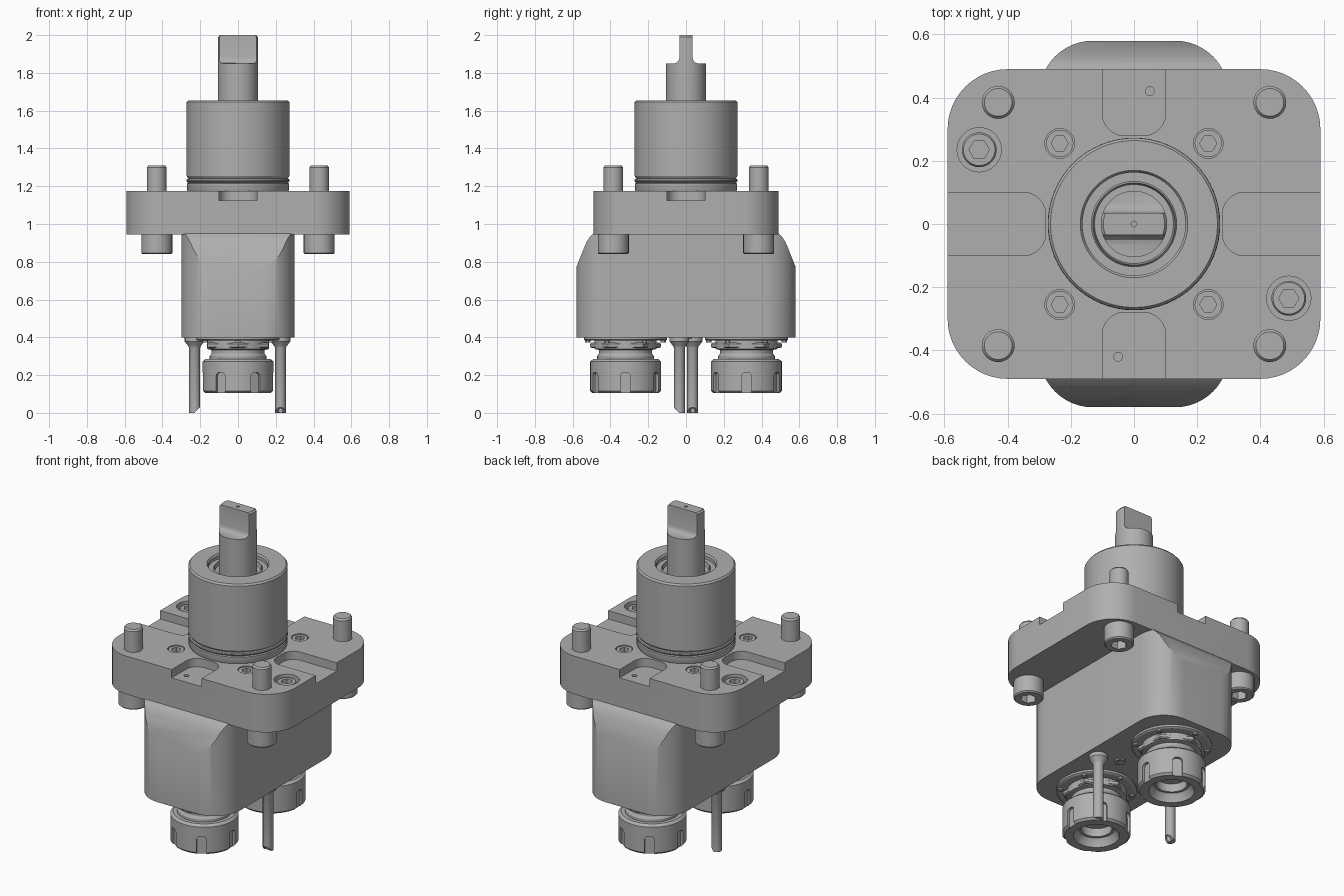
import bpy, bmesh
from math import sin, cos, pi, radians

if "Cube" in bpy.data.objects:
    bpy.data.objects.remove(bpy.data.objects["Cube"])

steel = bpy.data.materials.new("brushed steel grey")
steel.use_nodes = True
GREY = (0.43, 0.43, 0.43, 1)
steel.diffuse_color = GREY
steel.node_tree.nodes["Principled BSDF"].inputs["Base Color"].default_value = GREY


def finish(name, bm, loc=(0, 0, 0)):
    bmesh.ops.recalc_face_normals(bm, faces=bm.faces)
    mesh = bpy.data.meshes.new(name)
    bm.to_mesh(mesh)
    bm.free()
    mesh.materials.append(steel)
    ob = bpy.data.objects.new(name, mesh)
    ob.location = loc
    bpy.context.collection.objects.link(ob)
    return ob


def lathe(name, profile, loc=(0, 0, 0), seg=48, turn=0.0):
    """Solid of revolution from (radius, z) points; the ends close on the axis."""
    bm = bmesh.new()
    rings = [[bm.verts.new((r * cos(turn + 2 * pi * i / seg), r * sin(turn + 2 * pi * i / seg), z))
              for i in range(seg)] for r, z in profile]
    for a, b in zip(rings, rings[1:]):
        for i in range(seg):
            j = (i + 1) % seg
            bm.faces.new((a[i], a[j], b[j], b[i]))
    bm.faces.new(rings[0])
    bm.faces.new(rings[-1])
    return finish(name, bm, loc)


def cyl(name, r, z0, z1, x=0, y=0, seg=32):
    return lathe(name, [(r, z0), (r, z1)], (x, y, 0), seg)


def prism(name, pts, a, b, axis="z", loc=(0, 0, 0)):
    """Extrude a 2D outline along an axis between a and b."""
    place = {"x": lambda u, v, w: (w, u, v), "y": lambda u, v, w: (u, w, v),
             "z": lambda u, v, w: (u, v, w)}[axis]
    bm = bmesh.new()
    lo = [bm.verts.new(place(u, v, a)) for u, v in pts]
    hi = [bm.verts.new(place(u, v, b)) for u, v in pts]
    bm.faces.new(lo)
    bm.faces.new(hi)
    for i in range(len(pts)):
        j = (i + 1) % len(pts)
        bm.faces.new((lo[i], lo[j], hi[j], hi[i]))
    return finish(name, bm, loc)


def rounded(x0, x1, y0, y1, r, n=12):
    corners = [(x1 - r, y1 - r, 0), (x0 + r, y1 - r, 90), (x0 + r, y0 + r, 180), (x1 - r, y0 + r, 270)]
    return [(cx + r * cos(radians(s + 90 * i / n)), cy + r * sin(radians(s + 90 * i / n)))
            for cx, cy, s in corners for i in range(n + 1)]


def carve(ob, *cutters, op="DIFFERENCE"):
    for c in cutters:
        mod = ob.modifiers.new("cut", "BOOLEAN")
        mod.operation, mod.solver, mod.object = op, "EXACT", c
        bpy.context.view_layer.objects.active = ob
        bpy.ops.object.modifier_apply(modifier=mod.name)
        bpy.data.objects.remove(c)
    return ob


def hex_cut(r, z0, z1, x, y):
    return cyl("hex_cutter", r, z0, z1, x, y, 6)


# Mounting flange with four open slots and screw recesses
T = 1.175
flange = prism("flange", rounded(-.59, .59, -.49, .49, .19), .945, T)
for s in (-1, 1):
    ys, xs = sorted((s * .28, s * .8)), sorted((s * .28, s * .9))
    carve(flange, prism("c", rounded(-.1, .1, *ys, .07), T - .05, T + .1),
          prism("c", rounded(*xs, -.1, .1, .07), T - .05, T + .1),
          cyl("c", .014, T - .1, T, s * .05, s * .42, 16),
          cyl("c", .07, T - .05, T + .1, -s * .49, s * .235))
    for t in (-1, 1):
        carve(flange, cyl("c", .047, T - .03, T + .1, s * .235, t * .255))

# Flush socket screws in the flange top
for s in (-1, 1):
    head = lathe("large_socket_screw", [(.055, T - .06), (.055, T - .018), (.05, T - .01)],
                 (-s * .49, s * .235, 0), 32)
    carve(head, hex_cut(.032, T - .045, T, -s * .49, s * .235))
    for t in (-1, 1):
        head = cyl("small_socket_screw", .043, T - .04, T - .004, s * .235, t * .255)
        carve(head, hex_cut(.027, T - .03, T, s * .235, t * .255))

# Corner mounting bolts: shank above, socket head below
for x in (-.43, .43):
    for y in (-.385, .385):
        bolt = lathe("mounting_bolt", [(.075, .84), (.082, .847), (.082, .955), (.052, .96),
                                       (.052, 1.3), (.044, 1.31)], (x, y, 0), 32)
        carve(bolt, hex_cut(.045, .8, .9, x, y))

# Gearbox body: rounded plan intersected with a sloped side profile
body = prism("gearbox_body", rounded(-.3, .3, -.58, .58, .17), .4, .95)
half = [(.6, .3), (.581, .77), (.535, .885), (.525, .908), (.51, .93), (.49, .95), (.47, .96)]
outline = half + [(-y, z) for y, z in reversed(half)]
carve(body, prism("c", outline, -.5, .5, "x"), op="INTERSECT")

# Location spigot with seal groove and bearing recess
lathe("spigot", [(.265, 1.17), (.27, 1.18), (.27, 1.215), (.257, 1.22), (.257, 1.24), (.264, 1.243),
                 (.272, 1.255), (.272, 1.645), (.264, 1.655), (.17, 1.655), (.163, 1.645),
                 (.163, 1.625), (.135, 1.625), (.13, 1.632), (.125, 1.61), (.08, 1.61)], seg=96)
bpy.ops.mesh.primitive_torus_add(major_radius=.262, minor_radius=.011, major_segments=64,
                                 minor_segments=10, location=(0, 0, 1.231))
seal = bpy.context.object
seal.name = "seal_ring"
seal.data.materials.append(steel)

# Drive shaft with flat tang
shaft = lathe("drive_shaft", [(.105, 1.55), (.105, 1.99), (.097, 2.0)], seg=64)
for s in (-1, 1):
    step = [(.035, 2.1), (.035, 1.88), (.039, 1.865), (.05, 1.853), (.062, 1.85), (.3, 1.85), (.3, 2.1)]
    carve(shaft, prism("c", [(s * y, z) for y, z in step], -.3, .3, "x"))
carve(shaft, cyl("c", .009, 1.97, 2.1, seg=16))

# Two collet spindles under the body
for y in (-.32, .32):
    lathe("retaining_ring", [(.21, .382), (.22, .388), (.22, .405)], (0, y, 0))
    for k in range(6):
        a = radians(60 * k + 30)
        cyl("ring_screw", .014, .372, .39, .2 * cos(a), y + .2 * sin(a), 12)
    lathe("spindle_hex", [(.178, .343), (.187, .349), (.187, .366), (.178, .372)], (0, y, 0), 6, pi / 6)
    lathe("spindle_neck", [(.15, .27), (.15, .3), (.14, .315), (.14, .333), (.165, .338),
                           (.165, .385)], (0, y, 0))
    nut = lathe("collet_nut", [(.085, .2), (.085, .15), (.1, .15), (.12, .12), (.125, .105), (.175, .105),
                               (.187, .117), (.187, .272), (.172, .285), (.1, .285)], (0, y, 0), 64)
    for k in range(6):
        c = prism("c", rounded(-.027, .027, 0, .215, .022, 6), -.03, .03, "y")
        a = radians(60 * k)
        c.rotation_euler.z = a + pi / 2
        c.location = (.2 * cos(a), y + .2 * sin(a), 0)
        bpy.context.view_layer.update()
        carve(nut, c)

# Coolant pipes with bevelled nozzle ends
wedge = [(-.03, -.03), (.06, .06), (.06, -.03)]
for x, y, axis, s in ((.225, -.035, "x", -1), (-.23, .035, "y", 1)):
    pipe = lathe("coolant_pipe", [(.029, 0), (.029, .345), (.034, .355), (.052, .378),
                                  (.052, .405)], (x, y, 0), 24)
    tip = prism("c", [(s * u, v) for u, v in wedge], -.1, .1, axis, (x, y, 0))
    bore = cyl("c", .013, -.1, .07, x + (s * .012 if axis == "y" else 0),
               y + (s * .012 if axis == "x" else 0), 16)
    bpy.context.view_layer.update()
    carve(pipe, tip, bore)

# Plugs in the body underside
for x in (-.1, .1):
    plug = cyl("underside_plug", .03, .392, .41, x, 0, 24)
    carve(plug, hex_cut(.017, .38, .402, x, 0))

# Smooth curved faces, keep machined edges sharp
bpy.ops.object.select_all(action="DESELECT")
for ob in bpy.context.scene.objects:
    if ob.type == "MESH" and steel.name in ob.data.materials:
        ob.select_set(True)
        bpy.context.view_layer.objects.active = ob
bpy.ops.object.shade_smooth_by_angle(angle=radians(30))
